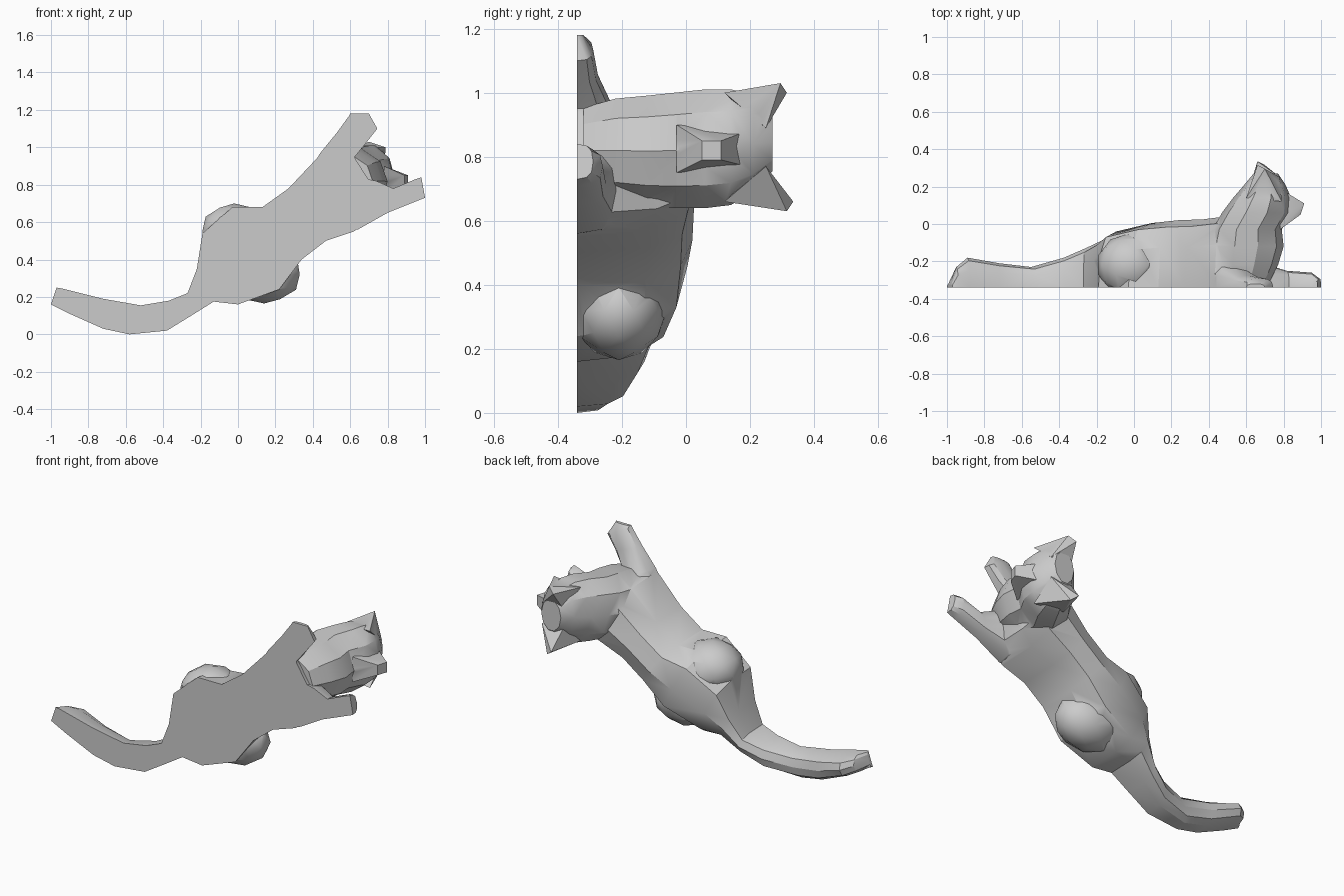
import bpy, bmesh
from math import sin, cos, pi, copysign
from mathutils import Vector

old = bpy.data.objects.get("Cube")
if old:
    bpy.data.objects.remove(old, do_unlink=True)

WALL = -0.34
grey = bpy.data.materials.new("plain_grey")
grey.use_nodes = True
grey.diffuse_color = (0.6, 0.6, 0.6, 1)
grey.node_tree.nodes["Principled BSDF"].inputs["Base Color"].default_value = (0.6, 0.6, 0.6, 1)


def finish(name, bm):
    bmesh.ops.recalc_face_normals(bm, faces=bm.faces)
    mesh = bpy.data.meshes.new(name)
    bm.to_mesh(mesh)
    bm.free()
    mesh.materials.append(grey)
    ob = bpy.data.objects.new(name, mesh)
    bpy.context.collection.objects.link(ob)
    return ob


def loft(name, rings):
    """Skin closed rings and cap both ends."""
    bm = bmesh.new()
    loops = [[bm.verts.new(p) for p in ring] for ring in rings]
    n = len(loops[0])
    for a, b in zip(loops, loops[1:]):
        for i in range(n):
            j = (i + 1) % n
            bm.faces.new((a[i], a[j], b[j], b[i]))
    bm.faces.new(loops[0])
    bm.faces.new(loops[-1])
    bmesh.ops.triangulate(bm, faces=bm.faces)
    return finish(name, bm)


def arch(ux, uz, lx, lz, height, n=6, power=0.75):
    """Half-round section standing on the flat side, from upper to lower edge."""
    up, low = Vector((ux, WALL, uz)), Vector((lx, WALL, lz))
    mid, half = (up + low) / 2, (up - low) / 2
    ring = []
    for i in range(n + 1):
        c, s = cos(pi * i / n), sin(pi * i / n)
        c = copysign(abs(c) ** power, c)
        ring.append(mid + half * c + Vector((0, height * max(s, 0) ** power, 0)))
    return ring


def limb(name, stations):
    return loft(name, [arch(*s) for s in stations])


def ball(name, centre, size):
    """Faceted muscle, trimmed at the flat side."""
    bm = bmesh.new()
    bmesh.ops.create_icosphere(bm, subdivisions=2, radius=1)
    for v in bm.verts:
        v.co = Vector(centre) + Vector(a * b for a, b in zip(v.co, size))
    cut = bmesh.ops.bisect_plane(bm, geom=bm.verts[:] + bm.edges[:] + bm.faces[:],
                                 plane_co=(0, WALL, 0), plane_no=(0, -1, 0), clear_outer=True)
    edges = [e for e in cut["geom_cut"] if isinstance(e, bmesh.types.BMEdge)]
    if edges:
        bmesh.ops.holes_fill(bm, edges=edges)
    return finish(name, bm)


def hull(name, points):
    bm = bmesh.new()
    for p in points:
        bm.verts.new(p)
    bmesh.ops.convex_hull(bm, input=bm.verts)
    return finish(name, bm)


# Tail and torso: upper edge x z, lower edge x z, height
body = limb("body", [
    (-0.97, 0.25, -1.0, 0.16, 0.02), (-0.94, 0.245, -0.96, 0.14, 0.11),
    (-0.88, 0.23, -0.9, 0.11, 0.16), (-0.72, 0.19, -0.72, 0.03, 0.13),
    (-0.52, 0.155, -0.58, 0.0, 0.11), (-0.37, 0.18, -0.38, 0.02, 0.16),
    (-0.27, 0.22, -0.25, 0.1, 0.21), (-0.22, 0.35, -0.13, 0.175, 0.25),
    (-0.19, 0.54, 0.0, 0.16, 0.3), (-0.03, 0.68, 0.22, 0.24, 0.345),
    (0.13, 0.68, 0.34, 0.4, 0.36), (0.27, 0.78, 0.47, 0.5, 0.365),
    (0.43, 0.95, 0.62, 0.55, 0.385), (0.53, 0.97, 0.7, 0.62, 0.42),
    (0.62, 0.95, 0.74, 0.76, 0.3)])

# Front legs
parts = [
    limb("upper_front_leg", [
        (0.6, 1.18, 0.7, 1.18, 0.02), (0.595, 1.17, 0.745, 1.1, 0.05),
        (0.53, 1.08, 0.69, 1.03, 0.065), (0.44, 0.97, 0.625, 0.95, 0.11),
        (0.36, 0.84, 0.64, 0.8, 0.2)]),
    limb("lower_front_leg", [
        (0.98, 0.84, 1.0, 0.73, 0.05), (0.95, 0.83, 0.95, 0.71, 0.08),
        (0.83, 0.78, 0.8, 0.65, 0.09), (0.74, 0.82, 0.64, 0.56, 0.13),
        (0.6, 0.85, 0.5, 0.55, 0.2)]),
    # Hind thighs
    ball("lower_thigh", (0.14, -0.21, 0.32), (0.2, 0.15, 0.155)),
    ball("upper_thigh", (-0.02, -0.22, 0.55), (0.18, 0.17, 0.15)),
]

# Neck and head column: height, x from, x to, z from, z to
levels = [(-0.32, 0.42, 0.72, 0.68, 0.96), (-0.22, 0.4, 0.77, 0.65, 0.99),
          (-0.12, 0.4, 0.8, 0.635, 1.0), (-0.03, 0.42, 0.79, 0.63, 1.01),
          (0.06, 0.47, 0.84, 0.63, 1.02), (0.14, 0.53, 0.84, 0.64, 1.02),
          (0.21, 0.59, 0.81, 0.68, 1.0), (0.27, 0.64, 0.77, 0.75, 0.94)]
column = []
for y, xa, xb, za, zb in levels:
    angles = [2 * pi * i / 10 for i in range(10)]
    column.append([((xa + xb) / 2 + (xb - xa) / 2 * cos(a), y,
                    (za + zb) / 2 + (zb - za) / 2 * sin(a)) for a in angles])
parts.append(loft("head", column))

# Muzzle
parts.append(hull("muzzle", [
    (0.91, 0.11, 0.79), (0.91, 0.11, 0.85), (0.89, 0.05, 0.79), (0.89, 0.05, 0.85),
    (0.78, -0.03, 0.75), (0.78, -0.03, 0.9), (0.78, 0.19, 0.77), (0.78, 0.19, 0.88)]))

# Ears
for name, side, tip_y in (("upper_ear", 1, 0.315), ("lower_ear", -1, 0.335)):
    mid = 0.83
    parts.append(hull(name, [
        (0.66, tip_y, mid + side * 0.17), (0.7, tip_y - 0.02, mid + side * 0.2),
        (0.6, 0.14, mid + side * 0.16), (0.79, 0.12, mid + side * 0.17),
        (0.78, 0.25, mid + side * 0.06), (0.64, 0.24, mid + side * 0.05)]))

# Weld everything into one skin
for part in parts:
    mod = body.modifiers.new("join_" + part.name, "BOOLEAN")
    mod.operation = "UNION"
    mod.solver = "EXACT"
    mod.object = part
bpy.context.view_layer.update()
welded = bpy.data.meshes.new_from_object(body.evaluated_get(bpy.context.evaluated_depsgraph_get()))
body.modifiers.clear()
body.data = welded
body.name = "climbing_cat"
for part in parts:
    bpy.data.objects.remove(part, do_unlink=True)

bpy.ops.object.select_all(action="DESELECT")
body.select_set(True)
bpy.context.view_layer.objects.active = body
bpy.ops.object.shade_smooth_by_angle(angle=pi / 6)
